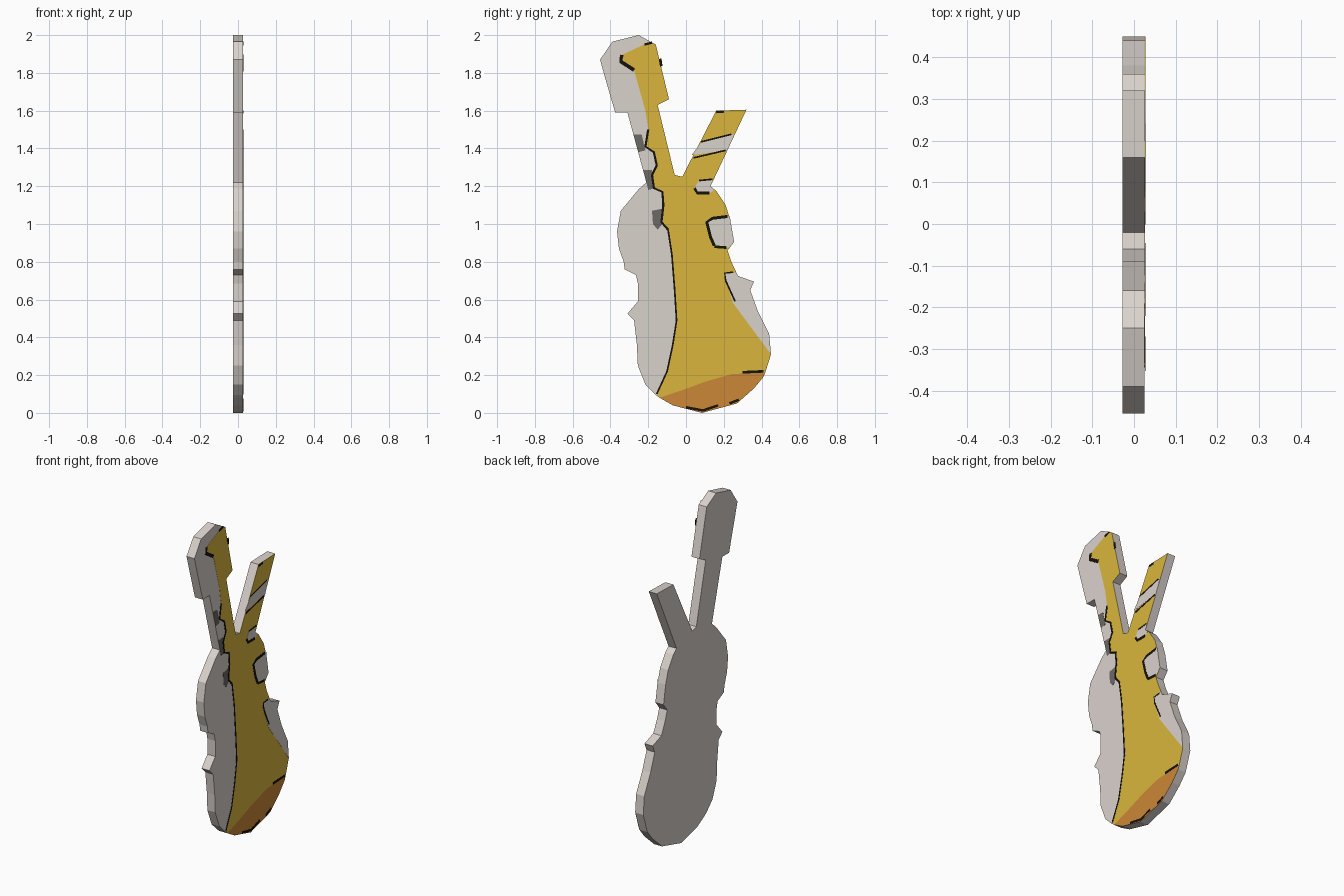
import bpy, bmesh
from mathutils import Vector

BACK, FACE, L1, L2, L3 = -0.0275, 0.0255, 0.0264, 0.0272, 0.0279


def material(name, rgb):
    m = bpy.data.materials.new(name)
    m.diffuse_color = (*[(c / 255) ** 2.2 for c in rgb], 1)
    return m


GREY = material("warm grey", (217, 209, 203))
YELLOW = material("mustard yellow", (217, 181, 63))
ORANGE = material("burnt orange", (202, 134, 57))
DARK = material("dark grey", (108, 104, 101))
BLACK = material("black", (28, 25, 18))


def plate(name, loops, x0, x1, mat):
    """Extrude one or more (y, z) outlines along x."""
    bm = bmesh.new()
    for pts in loops:
        lo = [bm.verts.new((x0, y, z)) for y, z in pts]
        hi = [bm.verts.new((x1, y, z)) for y, z in pts]
        bm.faces.new(lo)
        bm.faces.new(hi)
        n = len(pts)
        for i in range(n):
            j = (i + 1) % n
            bm.faces.new((lo[i], lo[j], hi[j], hi[i]))
    bmesh.ops.recalc_face_normals(bm, faces=bm.faces)
    me = bpy.data.meshes.new(name)
    bm.to_mesh(me)
    bm.free()
    me.materials.append(mat)
    ob = bpy.data.objects.new(name, me)
    bpy.context.collection.objects.link(ob)
    return ob


def stroke(pts, w=0.011):
    """Turn a (y, z) path into a narrow outline."""
    p = [Vector(q) for q in pts]
    a, b = [], []
    for i, q in enumerate(p):
        d = (p[min(i + 1, len(p) - 1)] - p[max(i - 1, 0)]).normalized()
        n = Vector((-d.y, d.x)) * w / 2
        a.append(tuple(q + n))
        b.append(tuple(q - n))
    return a + b[::-1]


# Silhouette, clockwise from the top of the head
right = [(-.16, 1.95), (-.09, 1.66), (-.15, 1.63), (-.06, 1.26), (-.02, 1.25),
         (.16, 1.60), (.32, 1.605), (.13, 1.20), (.16, 1.175), (.21, 1.10), (.235, 1.02),
         (.255, .905), (.22, .86), (.24, .80), (.275, .725), (.36, .695),
         (.34, .65), (.38, .54), (.44, .42), (.45, .31)]
bottom = [(.41, .19), (.36, .13), (.27, .05), (.085, 0), (-.07, .04), (-.14, .08)]
left = [(-.16, .095), (-.215, .15), (-.255, .25), (-.26, .36), (-.275, .49), (-.31, .525),
        (-.255, .59), (-.255, .685), (-.265, .73), (-.325, .76), (-.33, .80),
        (-.355, .87), (-.365, .96), (-.345, 1.07), (-.25, 1.185), (-.21, 1.22),
        (-.31, 1.59), (-.375, 1.59), (-.43, 1.78), (-.455, 1.87), (-.39, 1.965),
        (-.25, 2.0)]
plate("body", [right + bottom + left], BACK, FACE, GREY)

# Painted areas of the face
orange_top = [(.42, .215), (.24, .205), (.10, .165), (-.02, .12), (-.14, .08)]
yellow_left = [(-.155, .10), (-.10, .22), (-.07, .36), (-.05, .49), (-.06, .65),
               (-.075, .84), (-.095, .97), (-.13, 1.01), (-.12, 1.10), (-.125, 1.17),
               (-.17, 1.19), (-.18, 1.26), (-.155, 1.31), (-.17, 1.38), (-.215, 1.41),
               (-.20, 1.50), (-.215, 1.60), (-.275, 1.815), (-.345, 1.86),
               (-.34, 1.895), (-.19, 1.965)]
plate("yellow_face", [right + orange_top + yellow_left], FACE, L1, YELLOW)
plate("orange_base", [orange_top[:1] + bottom + orange_top[-2:0:-1]], FACE, L1, ORANGE)

# Grey patches over the yellow
stripe = [(.03, 1.365), (.08, 1.43), (.255, 1.475), (.22, 1.39)]
neck_patch = [(.045, 1.19), (.065, 1.225), (.14, 1.235), (.13, 1.20), (.15, 1.183),
              (.13, 1.165), (.055, 1.165)]
side_patch = [(.105, 1.01), (.14, 1.03), (.233, 1.04), (.235, 1.02), (.255, .905),
              (.225, .875), (.15, .88), (.12, .94)]
wing = [(.20, .735), (.265, .745)] + right[14:] + [(.25, .58)]
plate("grey_patches", [stripe, neck_patch, side_patch, wing], L1, L2, GREY)

# Dark blocks along the neck
plate("neck_blocks", [
    [(-.278, 1.475), (-.235, 1.475), (-.215, 1.39), (-.252, 1.38)],
    [(-.226, 1.285), (-.18, 1.285), (-.165, 1.19), (-.20, 1.18)],
    [(-.18, 1.07), (-.13, 1.08), (-.125, 1.0), (-.15, .97), (-.175, 1.0)]],
    FACE, L1, DARK)

# Black outlines between the colours
plate("black_lines", [
    stroke(yellow_left[:7], .009), stroke(yellow_left[6:12], .012),
    stroke(yellow_left[11:16], .012), stroke(yellow_left[17:20], .02),
    stroke([(-.22, 1.95), (-.18, 1.96)], .012),
    stroke([(-.137, 1.875), (-.131, 1.835)], .014),
    stroke([(.30, .215), (.41, .22)], .014),
    stroke([(.0, .03), (.09, .013), (.17, .04)], .013),
    stroke([(.23, .05), (.28, .07)], .013),
    stroke([(.04, 1.35), (.21, 1.39)], .009),
    stroke([(.08, 1.435), (.24, 1.475)], .009),
    stroke([(.16, 1.592), (.20, 1.595)], .012),
    stroke([(.07, 1.23), (.14, 1.237)], .009),
    stroke([(.045, 1.19), (.06, 1.165), (.125, 1.165)], .016),
    stroke([(.22, 1.04), (.14, 1.03), (.11, 1.01), (.13, .93), (.15, .885)], .016),
    stroke([(.15, .88), (.215, .875)], .014),
    stroke([(.25, .745), (.205, .74), (.21, .70), (.26, .59)], .009)],
    L1, L3, BLACK)
